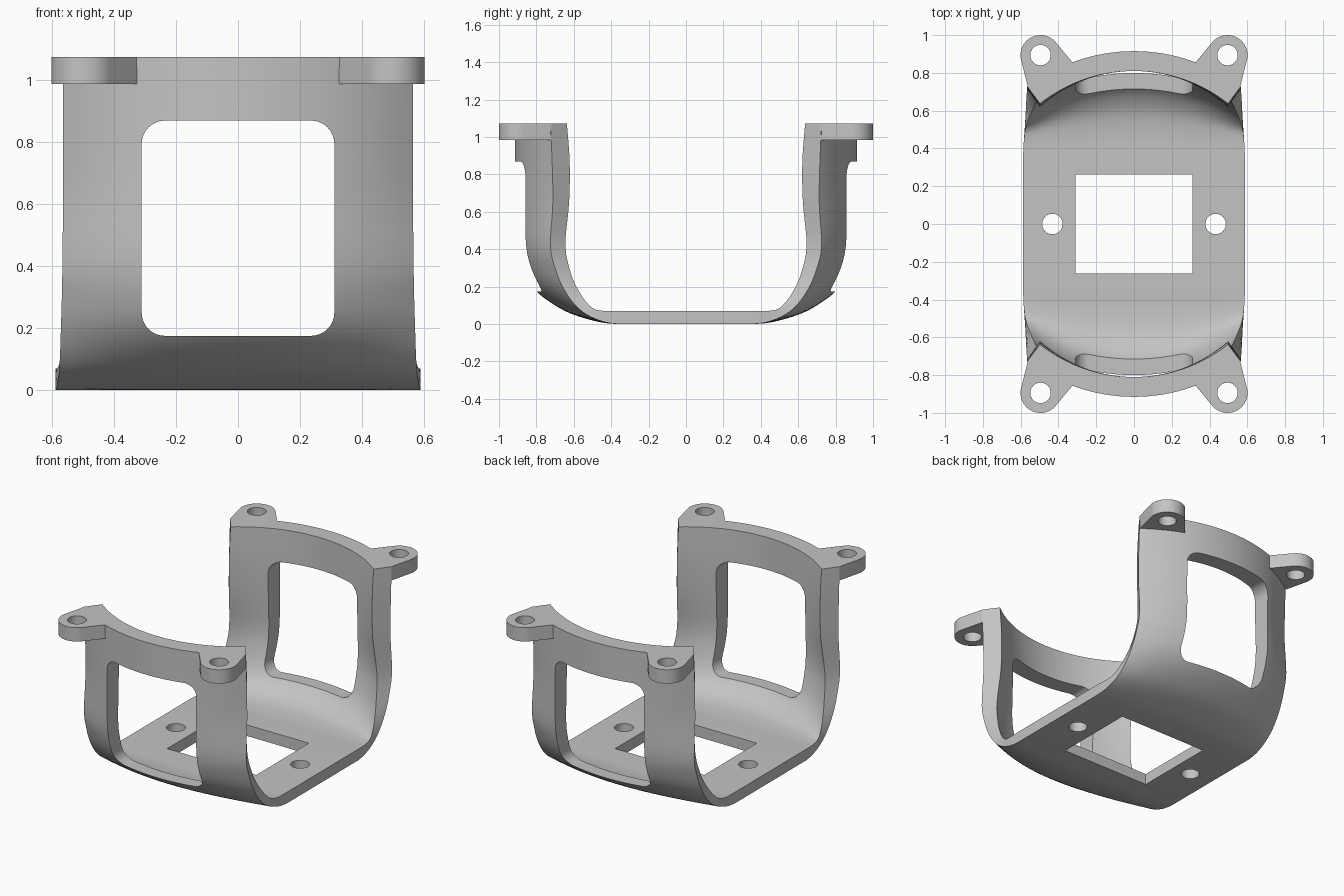
import bpy, bmesh, math
from mathutils import Vector

if "Cube" in bpy.data.objects:
    bpy.data.objects.remove(bpy.data.objects["Cube"])

grey = bpy.data.materials.new("light grey")
grey.diffuse_color = (0.55, 0.55, 0.55, 1)
grey.use_nodes = True
grey.node_tree.nodes["Principled BSDF"].inputs["Base Color"].default_value = grey.diffuse_color

HALF = math.radians(38)          # half angle swept by each curved wall
COLS, STEPS = 32, 4

# Stations from floor to rim: centre y, centre z, edge y, edge z, edge x
OUTER = [(.36, 0, .36, 0, .587), (.46, .01, .44, .012, .583), (.60, .05, .53, .05, .577),
         (.70, .10, .60, .11, .573), (.80, .175, .66, .20, .570), (.865, .27, .70, .30, .567),
         (.905, .42, .725, .42, .565), (.915, .65, .712, .65, .563),
         (.915, .87, .716, .87, .563), (.915, 1.072, .725, 1.072, .563)]
INNER = [(.36, .07, .36, .07, .587), (.46, .07, .43, .07, .584), (.57, .085, .49, .08, .577),
         (.65, .12, .535, .12, .565), (.715, .175, .575, .18, .550), (.765, .27, .615, .27, .532),
         (.80, .42, .645, .42, .515), (.81, .65, .625, .65, .500),
         (.81, .87, .622, .87, .498), (.81, 1.072, .637, 1.072, .498)]


def smooth_path(pts):
    """Catmull-Rom interpolation of the stations."""
    p = [Vector(q) for q in pts]
    p = [p[0]] + p + [p[-1]]
    out = []
    for i in range(1, len(p) - 2):
        a, b, c, d = p[i - 1:i + 3]
        for s in range(STEPS):
            t = s / STEPS
            out.append(0.5 * (2 * b + (c - a) * t + (2 * a - 5 * b + 4 * c - d) * t * t
                              + (3 * b - a - 3 * c + d) * t ** 3))
    return out + [p[-2]]


def section(st, sign):
    """One arc-shaped row across the width at a station."""
    yc, zc, ye, ze, xe = st
    row = []
    for j in range(COLS + 1):
        a = HALF * (2 * j / COLS - 1)
        f = (1 - math.cos(a)) / (1 - math.cos(HALF))
        row.append((xe * math.sin(a) / math.sin(HALF),
                    sign * (yc + (ye - yc) * f), max(0, zc + (ze - zc) * f)))
    return row


def finish(obj):
    obj.data.materials.clear()
    obj.data.materials.append(grey)
    bpy.ops.object.select_all(action='DESELECT')
    obj.select_set(True)
    bpy.context.view_layer.objects.active = obj
    bpy.ops.object.shade_smooth_by_angle(angle=math.radians(30))


def plate(name, outlines, z0, z1):
    """Flat filled outline with optional holes, extruded from z0 to z1."""
    cu = bpy.data.curves.new(name, 'CURVE')
    cu.dimensions, cu.fill_mode, cu.extrude = '2D', 'BOTH', (z1 - z0) / 2
    for pts in outlines:
        sp = cu.splines.new('POLY')
        sp.points.add(len(pts) - 1)
        for p, (x, y) in zip(sp.points, pts):
            p.co = (x, y, 0, 1)
        sp.use_cyclic_u = True
    tmp = bpy.data.objects.new(name + "_curve", cu)
    bpy.context.collection.objects.link(tmp)
    bpy.context.view_layer.update()
    me = bpy.data.meshes.new_from_object(tmp)
    bpy.data.objects.remove(tmp)
    bm = bmesh.new()
    bm.from_mesh(me)
    bmesh.ops.remove_doubles(bm, verts=bm.verts, dist=1e-5)
    bmesh.ops.recalc_face_normals(bm, faces=bm.faces)
    bmesh.ops.translate(bm, verts=bm.verts, vec=(0, 0, (z0 + z1) / 2))
    bm.to_mesh(me)
    bm.free()
    obj = bpy.data.objects.new(name, me)
    bpy.context.collection.objects.link(obj)
    return obj


def circle(cx, cy, r, n=40, a0=0, a1=360):
    full = a1 - a0 == 360
    return [(cx + r * math.cos(math.radians(a0 + (a1 - a0) * i / (n if full else n - 1))),
             cy + r * math.sin(math.radians(a0 + (a1 - a0) * i / (n if full else n - 1))))
            for i in range(n)]


# Cradle: floor and both curved walls as one thick swept band
outer, inner = smooth_path(OUTER), smooth_path(INNER)
bm = bmesh.new()
grids = []
for path in (outer, inner):
    rows = [section(s, -1) for s in reversed(path)] + [section(s, 1) for s in path]
    grids.append([[bm.verts.new(c) for c in row] for row in rows])
go, gi = grids
for i in range(len(go) - 1):
    for j in range(COLS):
        for g in grids:
            bm.faces.new((g[i][j], g[i + 1][j], g[i + 1][j + 1], g[i][j + 1]))
    for j in (0, COLS):
        bm.faces.new((go[i][j], go[i + 1][j], gi[i + 1][j], gi[i][j]))
for i in (0, -1):
    for j in range(COLS):
        bm.faces.new((go[i][j], go[i][j + 1], gi[i][j + 1], gi[i][j]))
bmesh.ops.recalc_face_normals(bm, faces=bm.faces)
mesh = bpy.data.meshes.new("cradle")
bm.to_mesh(mesh)
bm.free()
cradle = bpy.data.objects.new("cradle", mesh)
bpy.context.collection.objects.link(cradle)

# Openings: rounded wall windows, square floor opening, two floor screw holes
W, Z0, Z1, R = .31, .175, .868, .075
rounded = []
for cx, cz, a in ((W - R, Z1 - R, 0), (R - W, Z1 - R, 90), (R - W, Z0 + R, 180), (W - R, Z0 + R, 270)):
    rounded += circle(cx, cz, R, 9, a, a + 90)
window = plate("window_cutter", [rounded], -1.5, 1.5)
window.rotation_euler.x = math.pi / 2
square = plate("floor_cutter", [[(-.31, -.262), (.31, -.262), (.31, .262), (-.31, .262)]], -.1, .16)
holes = [plate("screw_cutter", [circle(s * .432, 0, .054)], -.1, .16) for s in (-1, 1)]
for cutter in [window, square] + holes:
    cutter.hide_render = True
    mod = cradle.modifiers.new("cut", 'BOOLEAN')
    mod.operation, mod.solver, mod.object = 'DIFFERENCE', 'EXACT', cutter
    bpy.context.view_layer.objects.active = cradle
    bpy.ops.object.modifier_apply(modifier=mod.name)
    bpy.data.objects.remove(cutter)
finish(cradle)

# Mounting ears: rounded tabs with a hole, following the wall's outer arc
EX, EY, ER = .495, .894, .106
base_arc = [(.913 * math.sin(math.radians(a)), .913 * math.cos(math.radians(a)))
            for a in (20.8, 24, 28, 32, 35, 37.9)]
tab = circle(EX, EY, ER, 32, -13, 140) + base_arc
for sx, side in ((-1, "left"), (1, "right")):
    for sy, end in ((-1, "front"), (1, "back")):
        loops = [[(sx * x, sy * y) for x, y in loop] for loop in (tab, circle(EX, EY, .054))]
        finish(plate(f"{end}_{side}_ear", loops, .985, 1.072))
